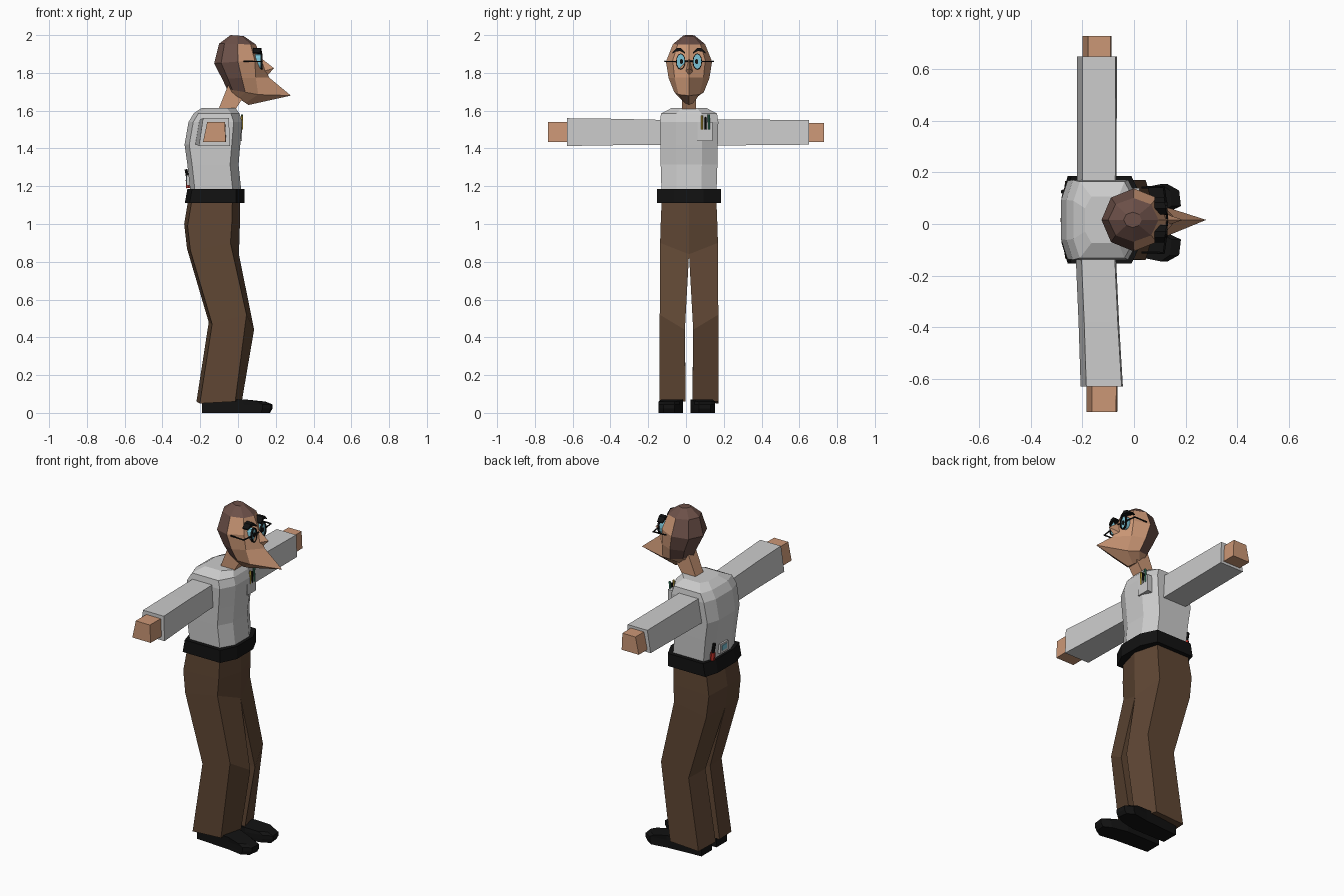
import bpy, bmesh, math
from mathutils import Vector

if "Cube" in bpy.data.objects:
    bpy.data.objects.remove(bpy.data.objects["Cube"])

CY = 0.016  # body centre line in y; the figure faces +x


def mat(name, r, g, b):
    m = bpy.data.materials.new(name)
    m.diffuse_color = (r, g, b, 1)
    m.use_nodes = True
    m.node_tree.nodes["Principled BSDF"].inputs["Base Color"].default_value = m.diffuse_color
    return m


SKIN = mat("skin", .60, .31, .18)
HAIR = mat("hair", .15, .08, .065)
CLOTH = mat("brown_cloth", .115, .062, .034)
BLACK = mat("black", .006, .006, .006)
BLUE = mat("light_blue", .2, .55, .68)
RED = mat("red", .5, .03, .02)
YELLOW = mat("yellow", .6, .42, .05)
GREEN = mat("green", .05, .25, .15)


def finish(name, bm, *mats):
    bmesh.ops.remove_doubles(bm, verts=bm.verts, dist=1e-5)
    bmesh.ops.recalc_face_normals(bm, faces=bm.faces)
    me = bpy.data.meshes.new(name)
    bm.to_mesh(me)
    bm.free()
    for m in mats:
        if m:
            me.materials.append(m)
    ob = bpy.data.objects.new(name, me)
    bpy.context.collection.objects.link(ob)
    return ob


def loft(name, rings, *mats, pick=None):
    """Skin equal-length rings of points and cap both ends."""
    bm = bmesh.new()
    vs = [[bm.verts.new(p) for p in r] for r in rings]
    n = len(rings[0])
    for a, b in zip(vs, vs[1:]):
        for i in range(n):
            j = (i + 1) % n
            bm.faces.new((a[i], a[j], b[j], b[i]))
    bm.faces.new(vs[0])
    bm.faces.new(vs[-1])
    if pick:
        for f in bm.faces:
            f.material_index = pick(f.calc_center_median())
    return finish(name, bm, *mats)


def box(name, lo, hi, m=None):
    return loft(name, [[(lo[0], lo[1], z), (hi[0], lo[1], z), (hi[0], hi[1], z), (lo[0], hi[1], z)]
                       for z in (lo[2], hi[2])], m)


def rod(name, a, b, r, m, sides=6):
    a, b = Vector(a), Vector(b)
    q = (b - a).to_track_quat('Z', 'Y')
    circle = [q @ Vector((r * math.cos(t), r * math.sin(t), 0))
              for t in (2 * math.pi * i / sides for i in range(sides))]
    return loft(name, [[p + c for c in circle] for p in (a, b)], m)


# Shirt torso: z, back x, front x, half width
def torso_ring(z, xb, xf, w):
    half = [(xb, w * .5), (xb + .025, w), (xf - .045, w), (xf, w * .45)]
    return [(x, CY + y, z) for x, y in half] + [(x, CY - y, z) for x, y in reversed(half)]


loft("shirt", [torso_ring(*r) for r in [
    (1.15, -.25, .02, .145), (1.315, -.268, .003, .15), (1.42, -.283, .012, .152),
    (1.54, -.262, .022, .155), (1.585, -.235, .008, .148), (1.615, -.19, -.015, .09)]])

# Belt
loft("belt", [torso_ring(z, xb, xf, .170) for z, xb, xf in
              [(1.11, -.282, .035), (1.185, -.268, .035)]], BLACK)

# Neck, leaning forward
loft("neck", [[(x0, CY - .037, z0), (x1, CY - .037, z1), (x1, CY + .037, z1), (x0, CY + .037, z0)]
              for x0, x1, z0, z1 in [(-.11, -.03, 1.59, 1.58), (-.05, .04, 1.74, 1.69)]], SKIN)

# Sleeves and hands: y, back x, front x, bottom z, top z
def arm_ring(y, x0, x1, z0, z1):
    return [(x0, y, z0), (x1, y, z0), (x1 - .005, y, z1), (x0 + .022, y, z1)]


loft("sleeve_left", [arm_ring(*r) for r in [
    (.11, -.222, -.068, 1.415, 1.555), (.65, -.222, -.066, 1.42, 1.55)]])
loft("sleeve_right", [arm_ring(*r) for r in [
    (-.08, -.228, -.072, 1.42, 1.55), (-.38, -.215, -.058, 1.417, 1.557),
    (-.63, -.207, -.043, 1.413, 1.56)]])
loft("hand_left", [arm_ring(*r) for r in [
    (.64, -.2, -.087, 1.435, 1.535), (.73, -.2, -.087, 1.435, 1.535)]], SKIN)
loft("hand_right", [arm_ring(*r) for r in [
    (-.62, -.185, -.063, 1.435, 1.54), (-.73, -.185, -.065, 1.435, 1.54)]], SKIN)

# Trousers: outer z, inner z, back x, outer front x, inner front x, inner y, outer y
LEG = [(1.12, 1.12, -.265, -.03, .01, 0, .145), (1.0, 1.0, -.285, -.033, .01, 0, .15),
       (.90, .84, -.27, -.04, .005, 0, .153), (.52, .44, -.155, .045, .085, .022, .155),
       (.06, .06, -.22, -.015, .02, .018, .155)]
SHOE = [(-.19, .02), (-.19, .12), (.03, .135), (.13, .15), (.175, .125),
        (.182, .065), (.13, .04), (.03, .02)]
for side, s in (("left", 1), ("right", -1)):
    loft("trouser_leg_" + side, [
        [(xb, CY + s * yi, (zo + zi) / 2), (xb + .018, CY + s * yo, (zo + zi) / 2 - .01),
         (xo, CY + s * yo, zo), (xi, CY + s * yi, zi)]
        for zo, zi, xb, xo, xi, yi, yo in LEG], CLOTH)
    # Shoes with a low sloping toe
    loft("shoe_" + side, [
        [(x if x < .1 else x * k, s * y + CY * .3, zz if x < .1 or zz < .05 else zz - .012) for x, y in SHOE]
        for zz, k in ((0, .93), (.022, 1), (.045, 1), (.072, .8))], BLACK)

# Head: back z, front z, back x, front x, half width, x of the centre ridge
HEAD = [(2.0, 1.995, -.04, .03, .03, .03), (1.955, 1.95, -.10, .095, .085, .095),
        (1.85, 1.87, -.126, .125, .122, .125), (1.77, 1.775, -.085, .125, .108, .165),
        (1.715, 1.68, -.058, .135, .078, .28), (1.70, 1.63, -.05, .055, .032, .055)]


def head_ring(zb, zf, xb, xf, w, ridge):
    pts = []
    for i in range(8):
        a = i * math.pi / 4
        u = (1 + math.cos(a)) / 2
        x = ridge if i == 0 else xb + (xf - xb) * u
        pts.append((x, CY + w * math.sin(a), zb + (zf - zb) * u))
    return pts


loft("head", [head_ring(*r) for r in HEAD], SKIN, HAIR,
     pick=lambda c: 1 if c.z > 1.945 or (c.x < .025 and c.z > 1.72) else 0)

# Pointed nose
bm = bmesh.new()
for p in [(.19, 0, 1.825), (.12, 0, 1.88), (.11, .028, 1.80), (.11, -.028, 1.80), (.155, 0, 1.785)]:
    bm.verts.new((p[0], CY + p[1], p[2]))
bmesh.ops.convex_hull(bm, input=bm.verts)
finish("nose", bm, SKIN)


# Eyes, glasses and brows
def oval(x, y, ry, rz, n=12):
    return [(x, y + ry * math.cos(2 * math.pi * i / n), 1.86 + rz * math.sin(2 * math.pi * i / n))
            for i in range(n)]


for side, s in (("left", 1), ("right", -1)):
    y = CY + s * .044
    loft("eye_" + side, [oval(.09, y, .022, .04), oval(.122, y, .022, .04)], BLUE)
    loft("pupil_" + side, [oval(.12, y - s * .004, .009, .014, 8),
                           oval(.126, y - s * .004, .009, .014, 8)], BLACK)
    bm = bmesh.new()
    loops = [[bm.verts.new(p) for p in oval(x, y, .025 + d, .043 + d)]
             for x, d in ((.118, 0), (.118, -.004), (.13, -.004), (.13, 0))]
    for k in range(4):
        a, b = loops[k], loops[(k + 1) % 4]
        for i in range(12):
            j = (i + 1) % 12
            bm.faces.new((a[i], a[j], b[j], b[i]))
    finish("glasses_rim_" + side, bm, BLACK)
    rod("glasses_hinge_" + side, (.124, CY + s * .067, 1.86), (.115, CY + s * .13, 1.86), .004, BLACK)
    rod("glasses_temple_" + side, (.118, CY + s * .128, 1.86), (.03, CY + s * .126, 1.862), .004, BLACK)
    loft("eyebrow_" + side, [
        [(x, CY + s * yy, zz + h) for x, h in ((.08, -t), (.13 - yy * .15, -t), (.13 - yy * .15, t), (.08, t))]
        for yy, zz, t in ((.02, 1.905, .004), (.045, 1.924, .009), (.068, 1.922, .008), (.088, 1.905, .003))], BLACK)
rod("glasses_bridge", (.128, CY - .024, 1.862), (.128, CY + .024, 1.862), .004, BLACK)

# Chest pocket with pens
box("chest_pocket", (-.01, .06, 1.44), (.022, .14, 1.54))
for i, (m, top) in enumerate([(YELLOW, 1.575), (BLACK, 1.565), (GREEN, 1.58)]):
    y = .085 + i * .018
    rod("pen_%d" % (i + 1), (.02, y, 1.5), (.022, y, top), .006, m)

# Gadgets clipped to the back of the belt
box("pager", (-.272, -.01, 1.205), (-.24, .065, 1.26))
box("pager_screen", (-.275, .005, 1.22), (-.27, .05, 1.25), BLUE)
rod("tool_handle", (-.262, .125, 1.19), (-.265, .125, 1.235), .014, RED)
rod("tool_head", (-.265, .125, 1.235), (-.275, .125, 1.29), .009, BLACK)
